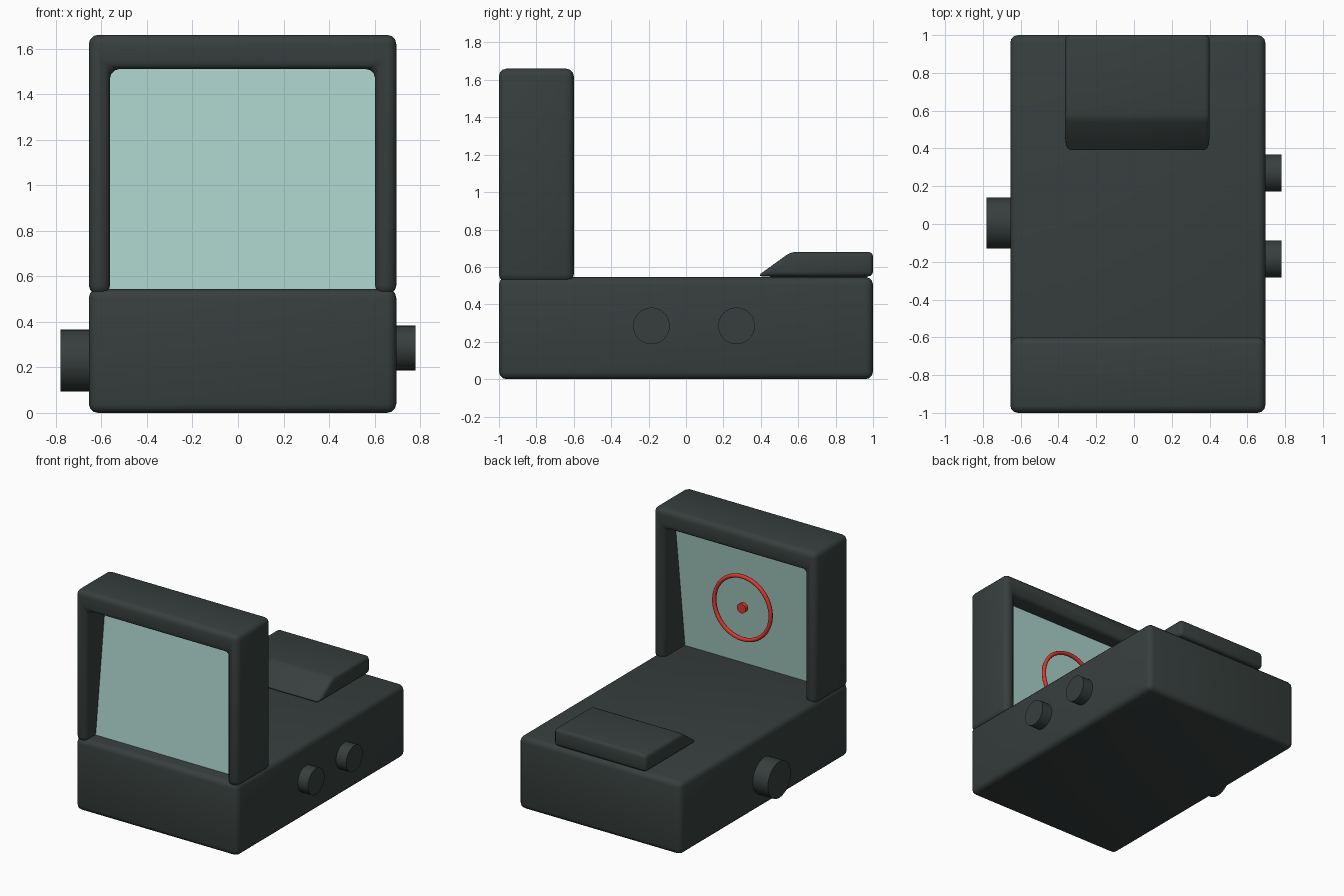
import bpy, bmesh, math
from mathutils import Matrix, Vector

if "Cube" in bpy.data.objects:
    bpy.data.objects.remove(bpy.data.objects["Cube"], do_unlink=True)

MID = 0.02          # centre line of the housing
HALF = 0.675        # half width of the housing


def material(name, rgb):
    m = bpy.data.materials.new(name)
    m.use_nodes = True
    m.diffuse_color = (*rgb, 1)
    node = next(n for n in m.node_tree.nodes if n.type == "BSDF_PRINCIPLED")
    node.inputs["Base Color"].default_value = (*rgb, 1)
    node.inputs["Roughness"].default_value = 0.6
    return m


housing = material("dark housing", (0.038, 0.049, 0.047))
lens = material("pale green glass", (0.40, 0.64, 0.58))
red = material("reticle red", (0.70, 0.04, 0.03))


def finish(name, bm, mat, bevel=0, segments=3):
    """Turn a bmesh into a named, shaded object with rounded edges."""
    bmesh.ops.recalc_face_normals(bm, faces=bm.faces)
    if bevel:
        bmesh.ops.bevel(bm, geom=list(bm.edges), offset=bevel, segments=segments,
                        profile=0.5, affect="EDGES", clamp_overlap=True)
    mesh = bpy.data.meshes.new(name)
    bm.to_mesh(mesh)
    bm.free()
    mesh.materials.append(mat)
    ob = bpy.data.objects.new(name, mesh)
    bpy.context.collection.objects.link(ob)
    bpy.ops.object.select_all(action="DESELECT")
    ob.select_set(True)
    bpy.context.view_layer.objects.active = ob
    bpy.ops.object.shade_smooth_by_angle(angle=math.radians(35))
    return ob


def prism(name, points, sweep, mat, bevel=0, segments=3):
    """Sweep a closed outline of 3D points along a vector."""
    bm = bmesh.new()
    face = bm.faces.new([bm.verts.new(p) for p in points])
    out = bmesh.ops.extrude_face_region(bm, geom=[face])
    moved = [v for v in out["geom"] if isinstance(v, bmesh.types.BMVert)]
    bmesh.ops.translate(bm, verts=moved, vec=Vector(sweep))
    return finish(name, bm, mat, bevel, segments)


def disc(name, centre, radius, depth, axis, mat):
    bm = bmesh.new()
    turn = Matrix.Rotation(math.pi / 2, 4, axis)
    bmesh.ops.create_cone(bm, cap_ends=True, segments=32, radius1=radius, radius2=radius,
                          depth=depth, matrix=Matrix.Translation(centre) @ turn)
    return finish(name, bm, mat)


# Base housing
L, R = MID - HALF, MID + HALF
prism("base_housing", [(L, -1, 0), (R, -1, 0), (R, -1, 0.545), (L, -1, 0.545)],
      (0, 2, 0), housing, 0.04)

# Upright hood around the window, open at the bottom
wall = 0.093
hood = [(L, 0.52), (L, 1.66), (R, 1.66), (R, 0.52),
        (R - wall, 0.52), (R - wall, 1.51), (L + wall, 1.51), (L + wall, 0.52)]
prism("window_hood", [(x, -1, z) for x, z in hood], (0, 0.4, 0), housing, 0.04)

# Glass pane leaning backwards, set into the hood
pane = [(-0.89, 0.53), (-0.85, 0.53), (-0.73, 1.53), (-0.77, 1.53)]
prism("glass_pane", [(L + 0.07, y, z) for y, z in pane], (2 * HALF - 0.14, 0, 0), lens)

# Reticle ring and centre dot behind the glass
aim = Vector((MID, -0.70, 1.04))
bpy.ops.mesh.primitive_torus_add(location=aim, rotation=(math.pi / 2, 0, 0), major_radius=0.235,
                                 minor_radius=0.015, major_segments=48, minor_segments=8)
ring = bpy.context.object
ring.name = "reticle_ring"
ring.data.materials.append(red)
bpy.ops.object.shade_smooth()
disc("reticle_dot", aim, 0.036, 0.03, "X", red)

# Raised rear cover with a sloped front
cover = [(0.38, 0.55), (0.56, 0.68), (1.0, 0.68), (1.0, 0.55)]
prism("rear_cover", [(-0.365, y, z) for y, z in cover], (0.765, 0, 0), housing, 0.025)
prism("cover_foot", [(-0.33, y, z) for y, z in ((0.45, 0.53), (0.45, 0.57), (0.97, 0.57), (0.97, 0.53))],
      (0.695, 0, 0), housing)

# Adjustment knobs: two on the left side, one larger on the right
for name, y in (("front_adjuster", -0.185), ("rear_adjuster", 0.27)):
    disc(name, (0.715, y, 0.285), 0.098, 0.13, "Y", housing)
disc("main_knob", (-0.705, 0.005, 0.23), 0.136, 0.15, "Y", housing)
